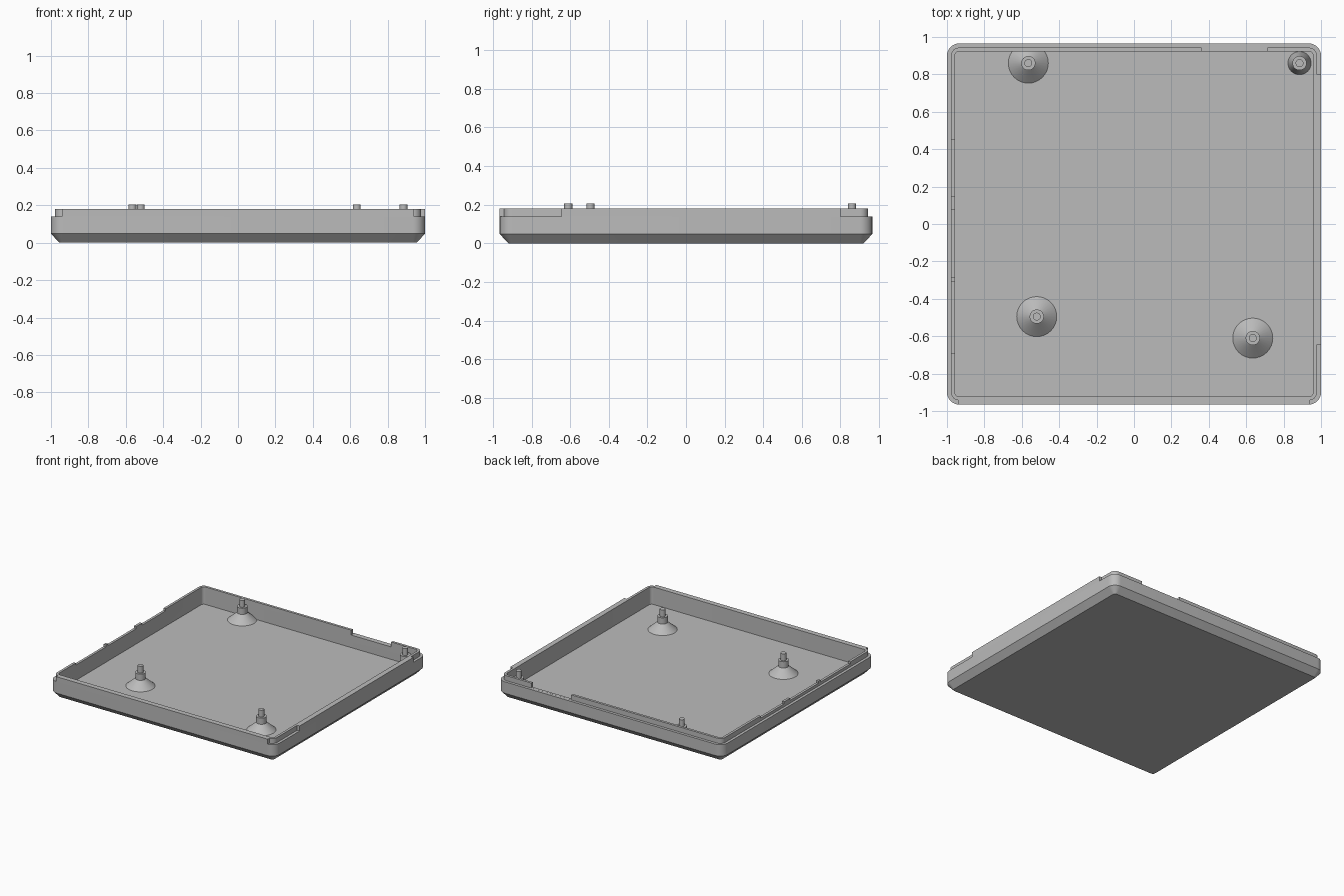
import bpy, bmesh, math
from mathutils import Vector

cube = bpy.data.objects.get("Cube")
if cube:
    bpy.data.objects.remove(cube)

HX, HY, R = 1.0, 0.965, 0.065      # half sizes and corner radius
FLOOR, LEDGE, TOP = 0.04, 0.14, 0.18
LIP, INNER = 0.022, 0.042          # insets of the lip and the inner wall

grey = bpy.data.materials.new("grey plastic")
grey.use_nodes = True
grey.diffuse_color = (0.5, 0.5, 0.5, 1)
grey.node_tree.nodes["Principled BSDF"].inputs["Base Color"].default_value = (0.5, 0.5, 0.5, 1)


def make(name, bm):
    bmesh.ops.recalc_face_normals(bm, faces=bm.faces[:])
    mesh = bpy.data.meshes.new(name)
    bm.to_mesh(mesh)
    bm.free()
    mesh.materials.append(grey)
    ob = bpy.data.objects.new(name, mesh)
    bpy.context.collection.objects.link(ob)
    return ob


def smooth(ob):
    bpy.ops.object.select_all(action='DESELECT')
    ob.select_set(True)
    bpy.context.view_layer.objects.active = ob
    bpy.ops.object.shade_smooth_by_angle(angle=math.radians(30))


def skin(bm, rings):
    """Join matching rings of points into a closed surface."""
    loops = [[bm.verts.new(p) for p in ring] for ring in rings]
    n = len(loops[0])
    for a, b in zip(loops, loops[1:]):
        for i in range(n):
            j = (i + 1) % n
            bm.faces.new((a[i], a[j], b[j], b[i]))
    bm.faces.new(loops[0][::-1])
    bm.faces.new(loops[-1])


def rounded_ring(inset, z, steps=8):
    r = max(R - inset, 0.02)
    pts = []
    for q, (sx, sy) in enumerate([(1, 1), (-1, 1), (-1, -1), (1, -1)]):
        cx, cy = sx * (HX - inset - r), sy * (HY - inset - r)
        for i in range(steps + 1):
            a = math.pi / 2 * (q + i / steps)
            pts.append((cx + r * math.cos(a), cy + r * math.sin(a), z))
    return pts


def box(name, x0, x1, y0, y1, z0, z1):
    bm = bmesh.new()
    skin(bm, [[(x0, y0, z), (x1, y0, z), (x1, y1, z), (x0, y1, z)] for z in (z0, z1)])
    return make(name, bm)


# Tray: chamfered base, walls with an outer ledge, thin lip and floor
bm = bmesh.new()
profile = [(0.045, 0), (0, 0.048), (0, LEDGE), (LIP, LEDGE),
           (LIP, TOP), (INNER, TOP), (INNER, FLOOR)]
skin(bm, [rounded_ring(i, z) for i, z in profile])
tray = make("tray", bm)

# Gaps in the lip: a wide one at the back, shallow ones on the left-hand side
gaps = [box("gap", 0.36, 0.715, HY - 0.08, HY + 0.05, LEDGE + 0.0005, 0.3)]
for y0, y1 in [(-0.69, -0.31), (-0.285, 0.075), (0.15, 0.45)]:
    gaps.append(box("gap", -HX - 0.05, -HX + 0.08, y0, y1, 0.163, 0.3))
for gap in gaps:
    gap.hide_render = True
    mod = tray.modifiers.new("gap", 'BOOLEAN')
    mod.operation = 'DIFFERENCE'
    mod.solver = 'EXACT'
    mod.object = gap
bpy.context.view_layer.update()
cut = bpy.data.meshes.new_from_object(
    tray.evaluated_get(bpy.context.evaluated_depsgraph_get()))
tray.modifiers.clear()
tray.data = cut
for gap in gaps:
    bpy.data.objects.remove(gap)
smooth(tray)

# Full-height outer wall along the front and the right-hand side
box("front_wall_rim", -0.94, 0.94, -HY, -HY + LIP, LEDGE, TOP)
box("side_wall_rim", HX - LIP, HX, -0.645, 0.8, LEDGE, TOP)


# Posts: flared foot, collar and pin
def post(name, x, y, foot):
    outline = [(foot, FLOOR - 0.002), (foot, FLOOR), (0.038, 0.1), (0.038, 0.15),
               (0.021, 0.15), (0.021, 0.205)]
    n = 32
    bm = bmesh.new()
    skin(bm, [[(x + r * math.cos(math.tau * i / n), y + r * math.sin(math.tau * i / n), z)
               for i in range(n)] for r, z in outline])
    # Trim the foot inside the back wall
    bmesh.ops.bisect_plane(bm, geom=bm.verts[:] + bm.edges[:] + bm.faces[:],
                           plane_co=Vector((0, HY - INNER + 0.005, 0)),
                           plane_no=Vector((0, 1, 0)), clear_outer=True)
    smooth(make(name, bm))


post("front_left_post", -0.52, -0.495, 0.107)
post("front_right_post", 0.635, -0.61, 0.107)
post("back_left_post", -0.565, 0.86, 0.107)
post("back_corner_post", 0.885, 0.86, 0.062)
